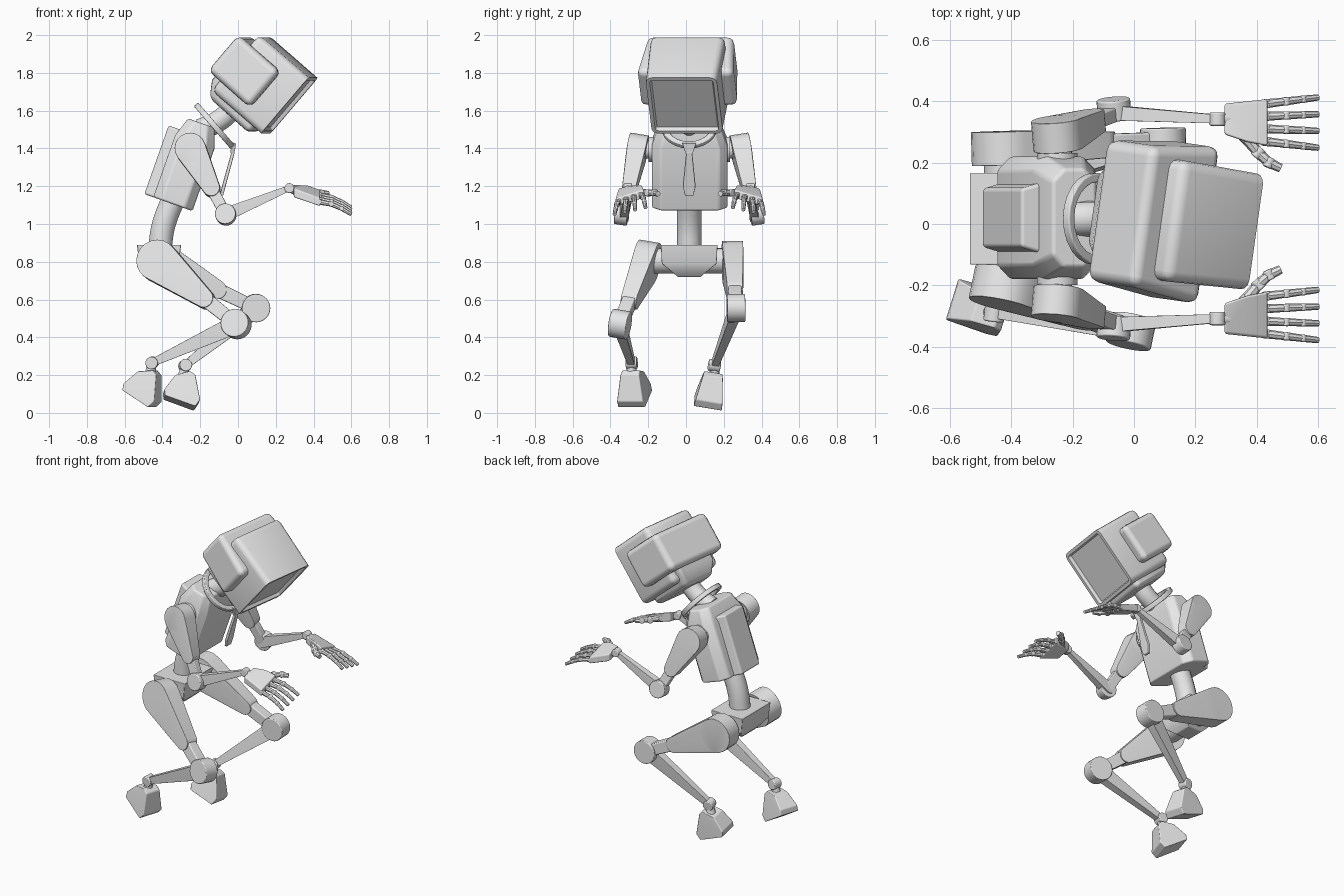
import bpy, bmesh, math
from mathutils import Vector, Matrix

if "Cube" in bpy.data.objects:
    bpy.data.objects.remove(bpy.data.objects["Cube"])

GREY = bpy.data.materials.new("plain_grey")
GREY.use_nodes = True
GREY.diffuse_color = (0.8, 0.8, 0.8, 1)
GREY.node_tree.nodes["Principled BSDF"].inputs["Base Color"].default_value = (0.8, 0.8, 0.8, 1)
MID = 0.017  # the body's middle plane in y


def finish(name, bm, bevel=0, loc=(0, 0, 0), rot=(0, 0, 0)):
    bmesh.ops.recalc_face_normals(bm, faces=bm.faces)
    me = bpy.data.meshes.new(name)
    bm.to_mesh(me)
    bm.free()
    me.materials.append(GREY)
    me.shade_smooth()
    me.set_sharp_from_angle(angle=math.radians(35))
    ob = bpy.data.objects.new(name, me)
    ob.location, ob.rotation_euler = loc, rot
    bpy.context.collection.objects.link(ob)
    if bevel:
        mod = ob.modifiers.new("Bevel", 'BEVEL')
        mod.width, mod.segments = bevel, 3
        mod.limit_method, mod.angle_limit = 'ANGLE', math.radians(32)
        mod.harden_normals = True
    return ob


def hull_mesh(points):
    bm = bmesh.new()
    for p in points:
        bm.verts.new(p)
    res = bmesh.ops.convex_hull(bm, input=bm.verts)
    loose = [v for v in set(res["geom_interior"] + res["geom_unused"]) if isinstance(v, bmesh.types.BMVert)]
    bmesh.ops.delete(bm, geom=loose, context='VERTS')
    bmesh.ops.dissolve_limit(bm, angle_limit=0.02, verts=bm.verts, edges=bm.edges)
    return bm


def hull(name, points, bevel=0, loc=(0, 0, 0), rot=(0, 0, 0)):
    return finish(name, hull_mesh(points), bevel, loc, rot)


def ring(c, axis, r, n=20):
    turn = Vector(axis).to_track_quat('Z', 'Y')
    return [Vector(c) + turn @ Vector((r * math.cos(a), r * math.sin(a), 0))
            for a in (math.tau * i / n for i in range(n))]


def rod(name, p, q, r1, r2, n=20, bevel=0):
    axis = Vector(q) - Vector(p)
    return hull(name, ring(p, axis, r1, n) + ring(q, axis, r2, n), bevel)


def side_axis(p, q):
    d = (Vector(q) - Vector(p)).normalized()
    y = Vector((0, 1, 0))
    return (y - d * d.dot(y)).normalized()


def shell(name, p, q, r1, r2, w1, w2, bevel=0.025):
    # Tapered slab with round ends, lying along a limb
    s = side_axis(p, q)
    pts = []
    for c, r, w in ((p, r1, w1), (q, r2, w2)):
        for k in (-w, w):
            pts += ring(Vector(c) + s * k, s, r)
    return hull(name, pts, bevel)


def disc(name, c, axis, r, w):
    return rod(name, Vector(c) - axis * w, Vector(c) + axis * w, r, r, 24, 0.006)


def box(x0, x1, z0, z1, hw0, hw1=None):
    hw1 = hw0 if hw1 is None else hw1
    return [(x, k * w, z) for x, w in ((x0, hw0), (x1, hw1)) for z in (z0, z1) for k in (-1, 1)]


def tube(name, pts, r):
    cu = bpy.data.curves.new(name, 'CURVE')
    cu.dimensions, cu.bevel_depth, cu.bevel_resolution, cu.use_fill_caps = '3D', r, 5, True
    sp = cu.splines.new('BEZIER')
    sp.bezier_points.add(len(pts) - 1)
    for b, p in zip(sp.bezier_points, pts):
        b.co, b.handle_left_type, b.handle_right_type = p, 'AUTO', 'AUTO'
    tmp = bpy.data.objects.new(name, cu)
    bm = bmesh.new()
    bm.from_mesh(bpy.data.meshes.new_from_object(tmp))
    bpy.data.objects.remove(tmp)
    return finish(name, bm)


# Head: rounded case with a sunken screen in front
HEAD = dict(loc=(0.134, 0.01, 1.74), rot=(0, 0.71, -0.14))
bm = hull_mesh(box(-0.17, 0.18, -0.19, 0.20, 0.20, 0.19))
soft = [e for e in bm.edges if min(v.co.x for v in e.verts) < 0.1]
bmesh.ops.bevel(bm, geom=soft, offset=0.035, segments=3, profile=0.5, affect='EDGES')
bm.normal_update()
face = [max(bm.faces, key=lambda f: f.calc_center_median().x)]
bmesh.ops.inset_region(bm, faces=face, thickness=0.02)
bmesh.ops.inset_region(bm, faces=face, thickness=0.008, depth=-0.02)
finish("head_case", bm, **HEAD)
hull("head_back_band", box(-0.25, 0.05, -0.12, 0.13, 0.23, 0.26), 0.035, **HEAD)
hull("head_lower_back", box(-0.21, 0.0, -0.15, 0.0, 0.15, 0.17)
     + box(-0.16, 0.13, -0.235, 0.0, 0.12, 0.15), 0.03, **HEAD)

# Neck, waist and collar
tube("neck", [(-0.20, MID, 1.50), (-0.12, MID, 1.535), (-0.05, MID, 1.59), (0.02, MID, 1.70)], 0.058)
tube("waist", [(-0.415, MID, 0.86), (-0.395, MID, 0.99), (-0.34, MID, 1.14)], 0.064)
bm = bmesh.new()
turn = Matrix.Rotation(0.86, 4, 'Y')
loops = []
for r, z in ((0.15, -0.015), (0.15, 0.015), (0.12, 0.015), (0.12, -0.015)):
    loops.append([bm.verts.new(turn @ p) for p in ring((0, 0, z), (0, 0, 1), r, 24)])
for a, b in zip(loops, loops[1:] + loops[:1]):
    for i in range(24):
        bm.faces.new((a[i], a[i - 1], b[i - 1], b[i]))
finish("collar", bm, 0.006, (-0.125, MID, 1.52))

# Necktie
hull("tie_knot", [(x, MID + k * w, z) for x, w, z in
     ((-0.035, 0.04, 1.435), (-0.01, 0.035, 1.425), (-0.02, 0.018, 1.37), (-0.04, 0.018, 1.375)) for k in (-1, 1)])
hull("tie_blade", [(x + t, MID + k * w, z) for x, w, z in
     ((-0.035, 0.016, 1.38), (-0.085, 0.034, 1.20), (-0.097, 0.022, 1.15)) for k in (-1, 1) for t in (0, 0.018)], 0.004)

# Torso and back pack
TORSO = dict(loc=(-0.345, 0.02, 1.105), rot=(0, 0.34, 0))
section = lambda z, d, w, c: [(x, y, z) for sx in (-1, 1) for sy in (-1, 1)
                              for x, y in ((sx * d, sy * (w - c)), (sx * (d - c), sy * w))]
hull("torso", section(0, 0.11, 0.2, 0.045) + section(0.35, 0.11, 0.2, 0.045)
     + section(0.455, 0.075, 0.16, 0.04), 0.012, **TORSO)
hull("back_pack", box(-0.16, -0.09, 0.0, 0.385, 0.095, 0.115), 0.012, **TORSO)

# Pelvis block with rounded underside
hull("pelvis", [(x - 0.418, y + MID, z) for z, d, w in ((0.89, 0.117, 0.15), (0.79, 0.105, 0.145),
     (0.745, 0.075, 0.09), (0.72, 0.05, 0.06)) for x in (-d, d) for y in (-w, w)], 0.008)
rod("hip_axle", (-0.42, MID - 0.2, 0.805), (-0.42, MID + 0.2, 0.805), 0.068, 0.068)
rod("shoulder_axle", (-0.25, MID - 0.27, 1.395), (-0.25, MID + 0.27, 1.395), 0.048, 0.048)
for s in (-1, 1):
    rod("shoulder_collar", (-0.25, MID + s * 0.17, 1.395), (-0.25, MID + s * 0.215, 1.395), 0.066, 0.066)

# Legs: side, hip, knee, ankle
LEGS = (("right", (-0.42, -0.21, 0.80), (-0.01, -0.35, 0.47), (-0.455, -0.288, 0.265)),
        ("left", (-0.42, 0.247, 0.80), (0.095, 0.265, 0.555), (-0.28, 0.15, 0.25)))
for side, *joints in LEGS:
    hip, knee, ankle = map(Vector, joints)
    s = side_axis(hip, knee)
    shell(side + "_thigh", hip, hip.lerp(knee, 0.6), 0.11, 0.05, 0.055, 0.042, 0.03)
    shell(side + "_thigh_strut", hip.lerp(knee, 0.5), knee, 0.04, 0.035, 0.035, 0.035, 0.008)
    disc(side + "_knee", knee, s, 0.075, 0.048)
    shell(side + "_shin", knee, ankle, 0.05, 0.02, 0.028, 0.018, 0.006)
    disc(side + "_ankle", ankle, side_axis(knee, ankle), 0.033, 0.03)

# Feet: wedge profile (x, z, half width) around the ankle
FOOT = ((-0.145, -0.145, 0.07), (-0.14, -0.11, 0.065), (-0.065, -0.045, 0.05), (0.015, -0.04, 0.048),
        (0.038, -0.065, 0.052), (0.033, -0.205, 0.072), (0.0, -0.235, 0.075))
foot = [(x, k * w, z) for x, z, w in FOOT for k in (-1, 1)]
hull("right_foot", foot, 0.006, LEGS[0][3], (0, 0, -0.3))
hull("left_foot", foot, 0.006, LEGS[1][3], (-0.17, -0.2, 0.1))
for side, *joints in LEGS:
    a = Vector(joints[2])
    rod(side + "_ankle_post", a, a + Vector((-0.01, 0, -0.06)), 0.022, 0.03)

# Arms and hands, mirrored across the body
for side, m in (("left", 1), ("right", -1)):
    at = lambda x, y, z: Vector((x, MID + m * y, z))
    shoulder, elbow, wrist = at(-0.25, 0.275, 1.395), at(-0.065, 0.345, 1.05), at(0.272, 0.325, 1.19)
    shell(side + "_upper_arm", shoulder, shoulder.lerp(elbow, 0.6), 0.082, 0.045, 0.05, 0.035, 0.028)
    shell(side + "_upper_arm_strut", shoulder.lerp(elbow, 0.5), elbow, 0.032, 0.03, 0.024, 0.024, 0.006)
    disc(side + "_elbow", elbow + Vector((0, m * 0.012, 0)), side_axis(shoulder, elbow), 0.055, 0.034)
    shell(side + "_forearm", elbow, wrist, 0.036, 0.015, 0.024, 0.014, 0.005)
    disc(side + "_wrist", wrist, Vector((0, 1, 0)), 0.026, 0.022)
    rod(side + "_wrist_post", wrist, at(0.32, 0.325, 1.17), 0.02, 0.024, 12)

    # Palm plate, with its outer edge lower
    palm = []
    for x, y, z, t in ((0.295, 0.375, 1.165, 0.024), (0.295, 0.275, 1.185, 0.024), (0.37, 0.25, 1.175, 0.03),
                       (0.435, 0.238, 1.16, 0.022), (0.435, 0.39, 1.115, 0.022)):
        palm += [at(x, y, z + t), at(x, y, z - t)]
    hull(side + "_palm", palm, 0.008)

    # Four jointed fingers and a thumb
    chains = []
    for i in range(4):
        y, z, fan = 0.252 + 0.041 * i, 1.153 - 0.012 * i, 0.01 * (i - 1.5)
        chains.append(("finger", [at(0.43 + dx, y + fan * dx * 8, z - dz) for dx, dz in
                                  ((0, 0), (0.065, 0.012), (0.12, 0.036), (0.17, 0.066))]))
    chains.append(("thumb", [at(0.36, 0.27, 1.17), at(0.405, 0.215, 1.165), at(0.44, 0.183, 1.165), at(0.478, 0.165, 1.16)]))
    for kind, pts in chains:
        thick = 0.02 if kind == "thumb" else 0.015
        for k, (p, q) in enumerate(zip(pts, pts[1:])):
            r = thick - 0.0015 * k
            rod(f"{side}_{kind}_segment", p, q, r, r * 0.85, 8)
            disc(f"{side}_{kind}_knuckle", p, side_axis(p, q), r, r)
